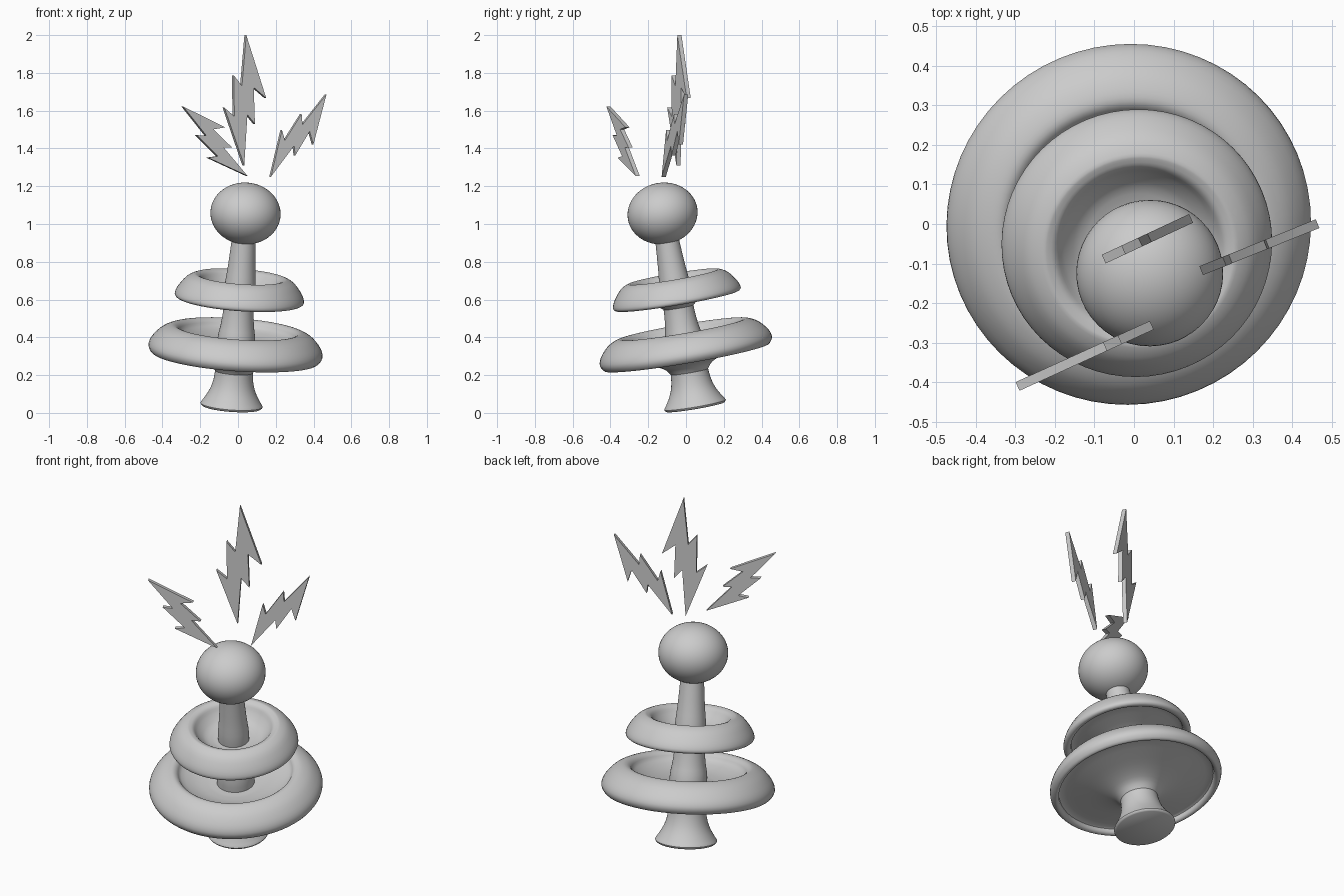
import bpy
import bmesh
import math
from mathutils import Vector, Matrix

old = bpy.data.objects.get("Cube")
if old:
    bpy.data.objects.remove(old, do_unlink=True)

grey = bpy.data.materials.new("plain grey")
grey.use_nodes = True
COLOUR = (0.6, 0.6, 0.6, 1)
grey.diffuse_color = COLOUR
grey.node_tree.nodes["Principled BSDF"].inputs["Base Color"].default_value = COLOUR

# Leaning axis shared by the stem, discs and ball
BASE = Vector((-0.035, 0.05, 0.031))
AXIS = Vector((0.073, -0.17, 1)).normalized()
LEAN = Matrix.Translation(BASE) @ Vector((0, 0, 1)).rotation_difference(AXIS).to_matrix().to_4x4()


def add_object(name, bm, smooth=True):
    bmesh.ops.recalc_face_normals(bm, faces=bm.faces)
    mesh = bpy.data.meshes.new(name)
    bm.to_mesh(mesh)
    bm.free()
    mesh.materials.append(grey)
    obj = bpy.data.objects.new(name, mesh)
    bpy.context.collection.objects.link(obj)
    if smooth:
        bpy.ops.object.select_all(action="DESELECT")
        obj.select_set(True)
        bpy.context.view_layer.objects.active = obj
        bpy.ops.object.shade_smooth_by_angle(angle=math.radians(40))
    return obj


def soften(points, steps=3):
    """Smooth curve through the profile points."""
    pts = [Vector(p) for p in points]
    pts = [pts[0]] + pts + [pts[-1]]
    out = []
    for a, b, c, d in zip(pts, pts[1:], pts[2:], pts[3:]):
        for i in range(steps):
            t = i / steps
            out.append(0.5 * (2 * b + (c - a) * t + (2 * a - 5 * b + 4 * c - d) * t ** 2
                              + (3 * b - a - 3 * c + d) * t ** 3))
    return out + [pts[-1]]


def revolve(name, profile, segments=64):
    """Turn a (radius, height) profile round the leaning axis and cap its ends."""
    bm = bmesh.new()
    rings = []
    for r, h in soften(profile):
        ring = []
        for i in range(segments):
            a = math.tau * i / segments
            ring.append(bm.verts.new((r * math.cos(a), r * math.sin(a), h)))
        rings.append(ring)
    for low, high in zip(rings, rings[1:]):
        for i in range(segments):
            j = (i + 1) % segments
            bm.faces.new((low[i], low[j], high[j], high[i]))
    bm.faces.new(rings[0])
    bm.faces.new(rings[-1])
    bm.transform(LEAN)
    return add_object(name, bm)


# Flared foot and tapering stem
revolve("stem", [(0.155, 0), (0.165, 0.012), (0.15, 0.036), (0.125, 0.08), (0.108, 0.13),
                 (0.1, 0.2), (0.1, 0.36), (0.088, 0.44), (0.08, 0.53), (0.083, 0.64),
                 (0.073, 0.75), (0.064, 0.88), (0.062, 0.95)])

# Dished discs with rolled rims
revolve("lower_disc", [(0.1, 0.19), (0.13, 0.225), (0.2, 0.255), (0.3, 0.28), (0.405, 0.3),
                       (0.42, 0.275), (0.442, 0.268), (0.462, 0.3), (0.45, 0.342),
                       (0.41, 0.388), (0.37, 0.412), (0.335, 0.42), (0.31, 0.407),
                       (0.288, 0.378), (0.21, 0.345), (0.13, 0.33)])
revolve("upper_disc", [(0.078, 0.535), (0.12, 0.565), (0.2, 0.585), (0.29, 0.6),
                       (0.305, 0.58), (0.327, 0.572), (0.343, 0.587), (0.33, 0.625),
                       (0.29, 0.677), (0.25, 0.7), (0.232, 0.7), (0.212, 0.69),
                       (0.19, 0.66), (0.15, 0.625), (0.1, 0.61)])

# Slightly flattened ball
bm = bmesh.new()
bmesh.ops.create_uvsphere(bm, u_segments=48, v_segments=32, radius=1)
bm.transform(LEAN @ Matrix.Translation((0, 0, 1.042)) @ Matrix.Diagonal((0.186, 0.186, 0.163, 1)))
add_object("ball", bm)

# Zigzag bolt outline, standing on its lower point, one unit tall
BOLT = [(0, 0), (0.02, 0.39), (0.085, 0.32), (0.07, 0.6), (0.177, 0.52), (0, 1),
        (-0.03, 0.61), (-0.1, 0.69), (-0.09, 0.375), (-0.175, 0.44)]


def bolt(name, foot, length, tilt, turn, thickness=0.024):
    bm = bmesh.new()
    face = bm.faces.new([bm.verts.new((u, -thickness / 2 / length, v)) for u, v in BOLT])
    side = bmesh.ops.extrude_face_region(bm, geom=[face])
    moved = [g for g in side["geom"] if isinstance(g, bmesh.types.BMVert)]
    bmesh.ops.translate(bm, verts=moved, vec=(0, thickness / length, 0))
    bm.transform(Matrix.Translation(foot) @ Matrix.Rotation(math.radians(turn), 4, "Z")
                 @ Matrix.Rotation(math.radians(tilt), 4, "Y") @ Matrix.Scale(length, 4))
    add_object(name, bm, smooth=False)


bolt("middle_bolt", (0.028, -0.04, 1.31), 0.69, 1, 25)
bolt("left_bolt", (0.17, -0.118, 1.25), 0.54, 36, 22)
bolt("right_bolt", (0.045, -0.256, 1.255), 0.523, -45.5, 24.5)
